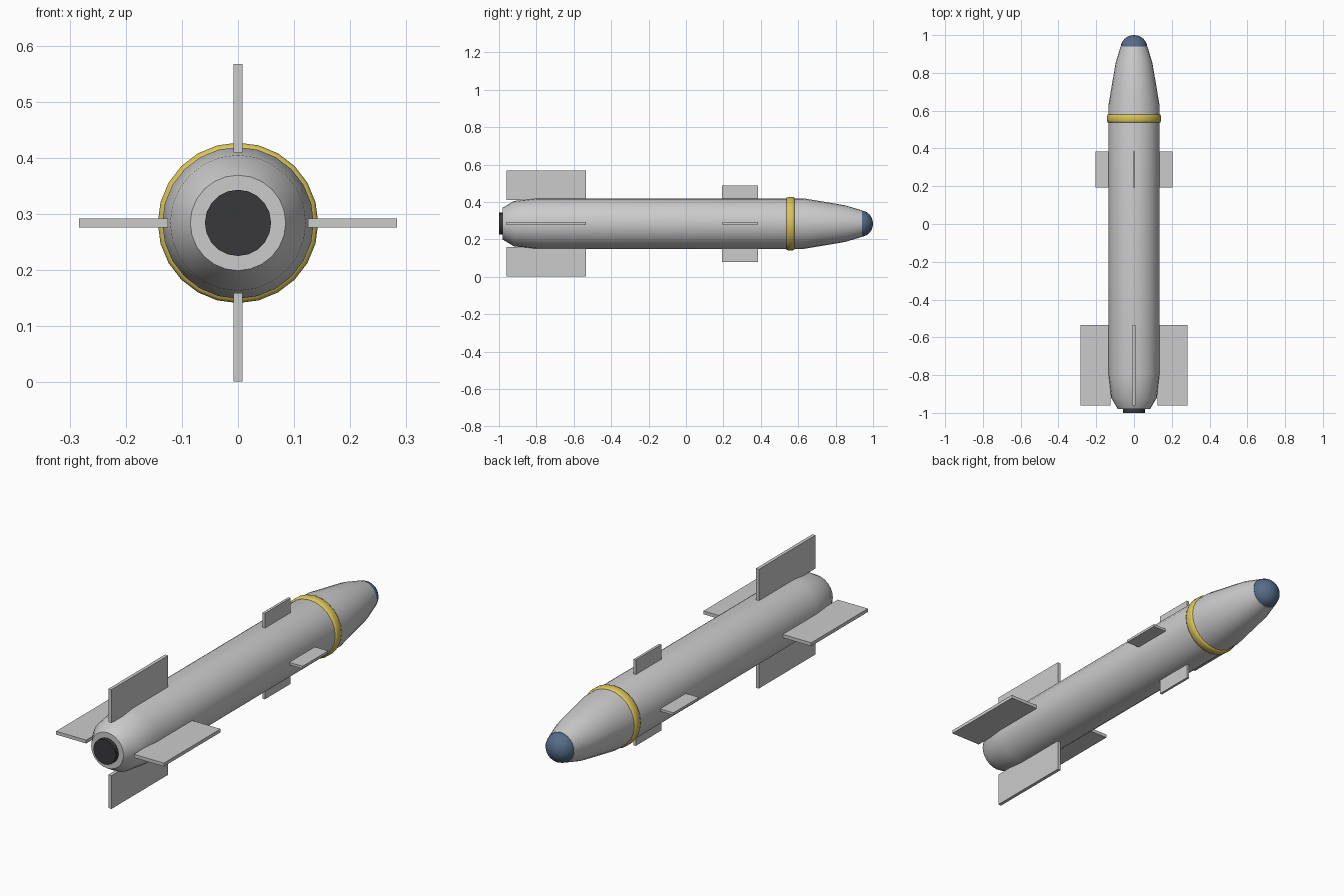
import bpy, bmesh
from math import radians, pi, sin, cos
from mathutils import Matrix

if "Cube" in bpy.data.objects:
    bpy.data.objects.remove(bpy.data.objects["Cube"])

AXIS_Z = 0.284


def finish(name, bm, color=None, smooth=None):
    bmesh.ops.recalc_face_normals(bm, faces=bm.faces)
    mesh = bpy.data.meshes.new(name)
    bm.to_mesh(mesh)
    bm.free()
    obj = bpy.data.objects.new(name, mesh)
    bpy.context.collection.objects.link(obj)
    if color:
        mat = bpy.data.materials.new(name + "_paint")
        mat.diffuse_color = (*color, 1)
        mat.use_nodes = True
        mat.node_tree.nodes["Principled BSDF"].inputs["Base Color"].default_value = mat.diffuse_color
        mesh.materials.append(mat)
    if smooth:
        bpy.ops.object.select_all(action='DESELECT')
        obj.select_set(True)
        bpy.context.view_layer.objects.active = obj
        bpy.ops.object.shade_smooth_by_angle(angle=radians(smooth))
    return obj


def lathe(name, profile, sides=24, color=None, smooth=40, closed=False):
    """Revolve (y, radius) points around the long axis."""
    bm = bmesh.new()
    rings = []
    for y, r in profile:
        if r == 0:
            rings.append([bm.verts.new((0, y, AXIS_Z))] * sides)
        else:
            rings.append([bm.verts.new((r * cos(2 * pi * i / sides), y,
                                        AXIS_Z + r * sin(2 * pi * i / sides)))
                          for i in range(sides)])
    pairs = list(zip(rings, rings[1:]))
    if closed:
        pairs.append((rings[-1], rings[0]))
    for a, b in pairs:
        for i in range(sides):
            j = (i + 1) % sides
            bm.faces.new(list(dict.fromkeys((a[i], a[j], b[j], b[i]))))
    return finish(name, bm, color, smooth)


def fin(name, turn, y0, y1, r0, r1, thick):
    """Flat plate pointing outward, turned around the long axis."""
    bm = bmesh.new()
    bmesh.ops.create_cube(bm, size=1)
    place = (Matrix.Translation((0, 0, AXIS_Z)) @ Matrix.Rotation(turn, 4, 'Y')
             @ Matrix.Translation(((r0 + r1) / 2, (y0 + y1) / 2, 0))
             @ Matrix.Diagonal((r1 - r0, y1 - y0, thick, 1)))
    bm.transform(place)
    return finish(name, bm)


# Fuselage with rounded tail and tapered nose
lathe("body", [(-0.98, 0), (-0.98, 0.085), (-0.92, 0.121), (-0.80, 0.135),
               (0.63, 0.135), (0.85, 0.098), (0.94, 0.071), (0.94, 0)])

# Seeker dome on the nose
dome = [(0.935, 0), (0.935, 0.07)]
dome += [(0.935 + 0.065 * sin(a * pi / 12), 0.07 * cos(a * pi / 12)) for a in range(1, 6)]
lathe("nose_dome", dome + [(1.0, 0)], color=(0.09, 0.15, 0.25))

# Yellow band
lathe("warning_band", [(0.535, 0.128), (0.537, 0.139), (0.546, 0.143),
                       (0.570, 0.143), (0.579, 0.139), (0.581, 0.128)],
      color=(0.70, 0.55, 0.10), smooth=60, closed=True)

# Exhaust
lathe("exhaust", [(-1.0, 0), (-1.0, 0.059), (-0.96, 0.059), (-0.96, 0)],
      sides=20, color=(0.04, 0.04, 0.045))

# Four tail fins and four small forward fins
for i in range(4):
    fin(f"tail_fin_{i + 1}", i * pi / 2, -0.96, -0.535, 0.125, 0.283, 0.016)
    fin(f"forward_fin_{i + 1}", i * pi / 2, 0.193, 0.385, 0.125, 0.204, 0.012)
